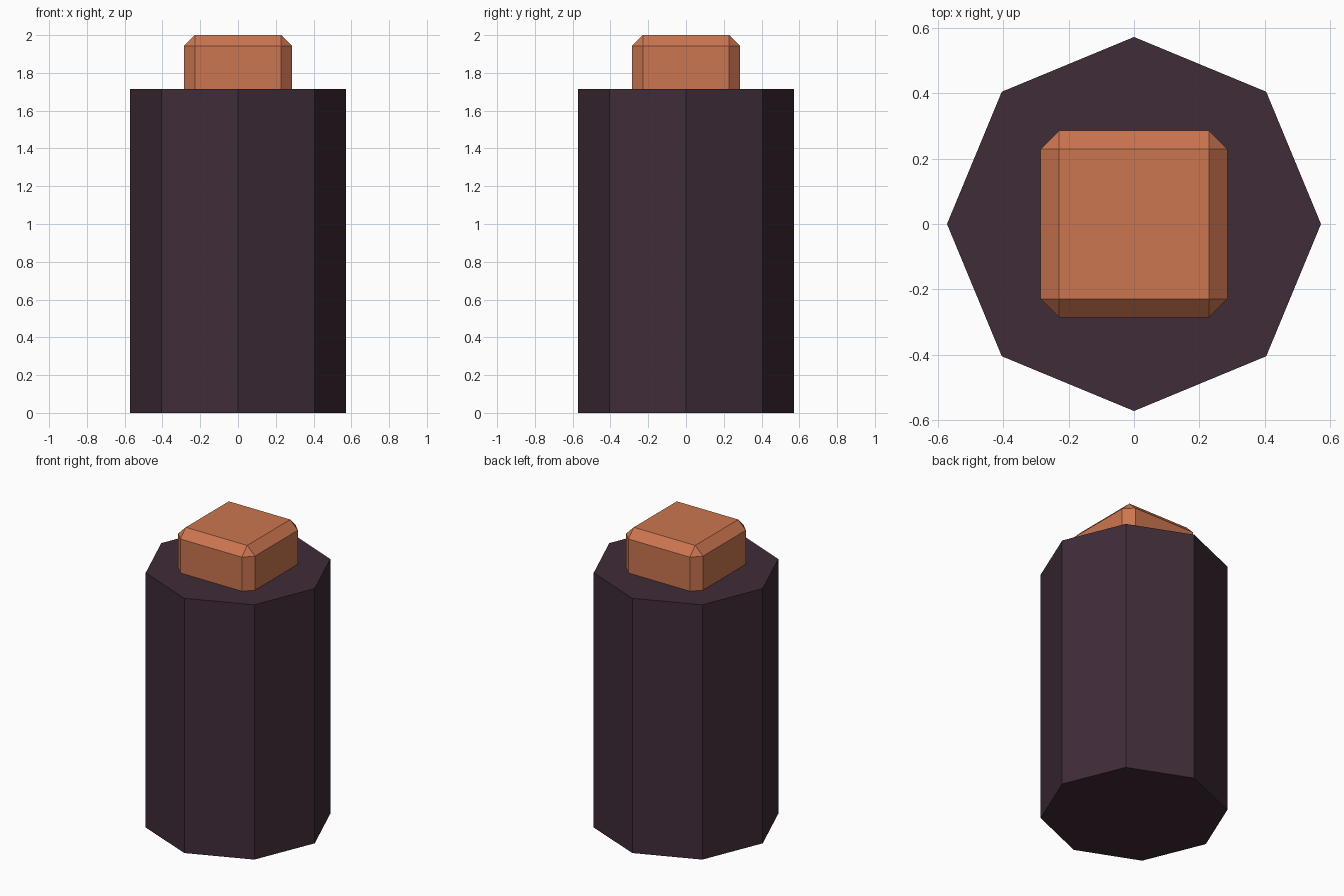
import bpy
import math

if "Cube" in bpy.data.objects:
    bpy.data.objects.remove(bpy.data.objects["Cube"])

RADIUS = 0.5714
HEIGHT = 1.7143


def paint(obj, name, color):
    mat = bpy.data.materials.new(name)
    mat.diffuse_color = color
    mat.use_nodes = True
    mat.node_tree.nodes["Principled BSDF"].inputs["Base Color"].default_value = mat.diffuse_color
    obj.data.materials.append(mat)


# Eight-sided column, corners on the x and y axes
bpy.ops.mesh.primitive_cylinder_add(vertices=8, radius=RADIUS, depth=HEIGHT,
                                    location=(0, 0, HEIGHT / 2))
column = bpy.context.object
column.name = "octagonal_column"
paint(column, "dark_plum", (0.05, 0.025, 0.04, 1))

# Chamfered cube sunk halfway into the column top
bpy.ops.mesh.primitive_cube_add(size=RADIUS, location=(0, 0, HEIGHT))
block = bpy.context.object
block.name = "top_block"
bevel = block.modifiers.new("chamfer", "BEVEL")
bevel.width = 0.057
bevel.segments = 1
bevel.limit_method = 'ANGLE'
bevel.angle_limit = math.radians(30)
paint(block, "terracotta", (0.6, 0.18, 0.08, 1))
